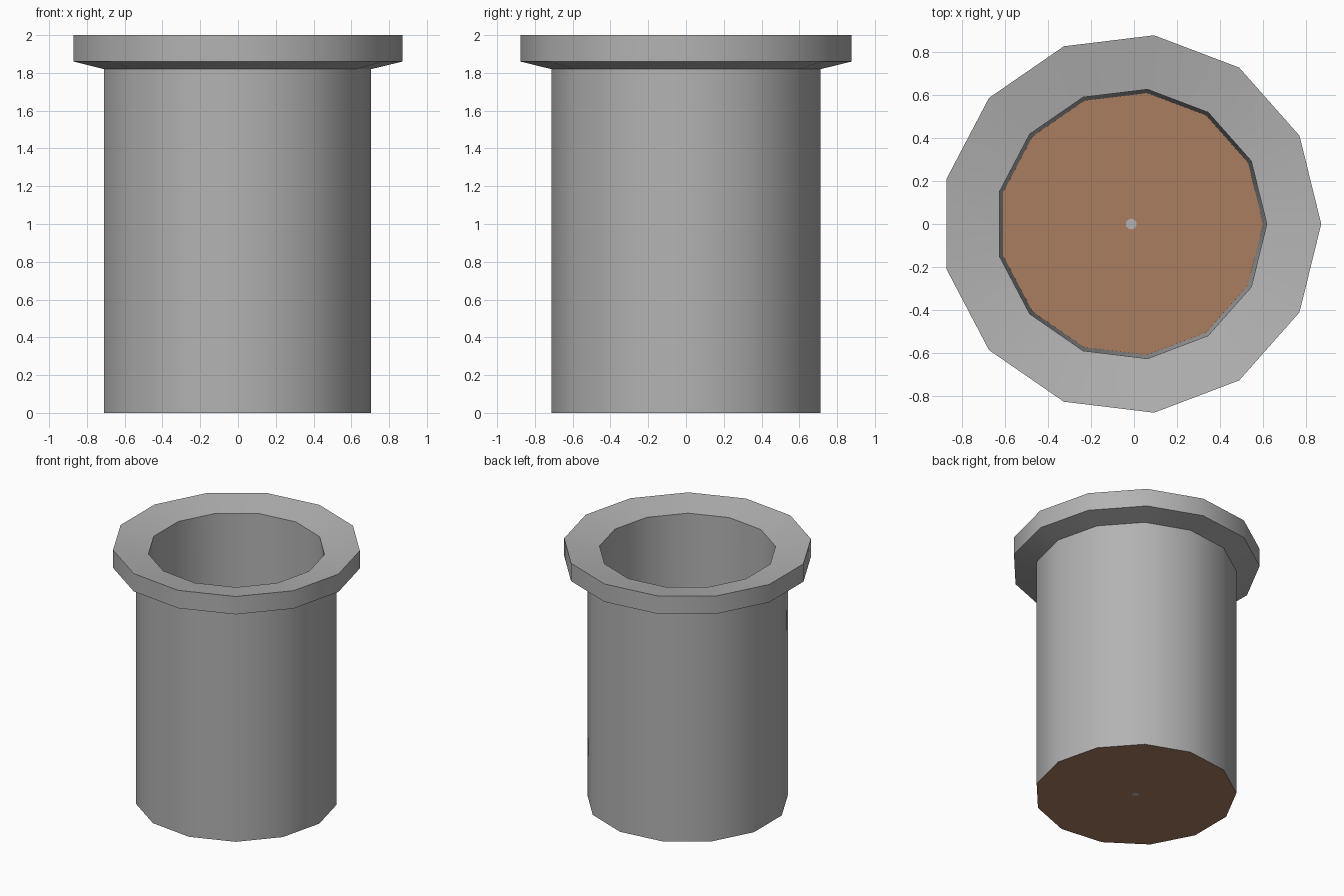
import bpy, bmesh, math

if "Cube" in bpy.data.objects:
    bpy.data.objects.remove(bpy.data.objects["Cube"])

SIDES = 13
CX = -0.013  # odd side count: shift so the bounds are centred


def material(name, rgb):
    m = bpy.data.materials.new(name)
    m.diffuse_color = (*rgb, 1)
    m.use_nodes = True
    m.node_tree.nodes["Principled BSDF"].inputs["Base Color"].default_value = m.diffuse_color
    return m


grey = material("grey", (0.45, 0.45, 0.45))
brown = material("brown", (0.40, 0.205, 0.117))


def lathe(name, profile, mat, caps=False, flip=False):
    """Spin (radius, z) points into a 13-sided surface."""
    bm = bmesh.new()
    rings = []
    for r, z in profile:
        rings.append([bm.verts.new((CX + r * math.cos(math.tau * i / SIDES),
                                    r * math.sin(math.tau * i / SIDES), z))
                      for i in range(SIDES)])
    for a, b in zip(rings, rings[1:]):
        for i in range(SIDES):
            j = (i + 1) % SIDES
            bm.faces.new((a[i], a[j], b[j], b[i]))
    if caps:
        bm.faces.new(rings[0][::-1])
        bm.faces.new(rings[-1])
    me = bpy.data.meshes.new(name)
    bm.to_mesh(me)
    bm.free()
    me.materials.append(mat)
    ob = bpy.data.objects.new(name, me)
    bpy.context.collection.objects.link(ob)
    bpy.ops.object.select_all(action='DESELECT')
    ob.select_set(True)
    bpy.context.view_layer.objects.active = ob
    bpy.ops.object.shade_smooth_by_angle(angle=math.radians(30))
    return ob


# Wall and sloping rim, from the outer foot over the lip to the inner floor
lathe("pot_wall", [(0.718, 0), (0.718, 1.82), (0.883, 1.86), (0.883, 2.0),
                   (0.63, 1.955), (0.613, 0.09)], grey)

# Brown base: underside and inner floor, both around a small centre plug
lathe("base_underside", [(0.025, 0), (0.718, 0)], brown)
bpy.context.object.data.flip_normals()  # underside faces down
lathe("inner_floor", [(0.613, 0.09), (0.025, 0.09)], brown)
bpy.context.object.data.flip_normals()
for ob_name, want in (("base_underside", -1), ("inner_floor", 1)):
    me = bpy.data.objects[ob_name].data
    if me.polygons[0].normal.z * want < 0:
        me.flip_normals()

# Small grey plug in the middle of the base
lathe("centre_plug", [(0.025, 0), (0.025, 0.09)], grey, caps=True)
